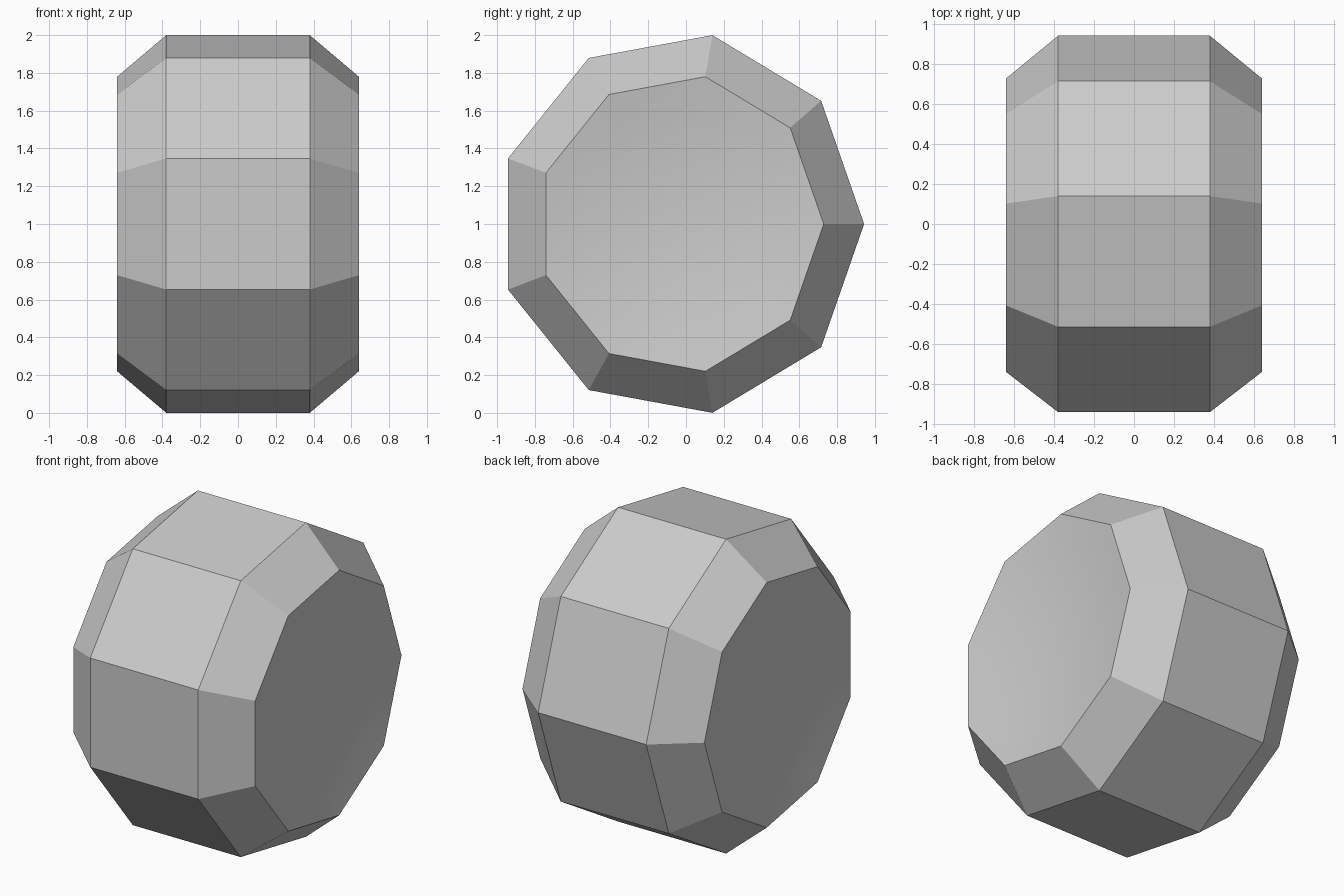
import bpy
import bmesh
import math

SIDES = 9
RADIUS_Y, RADIUS_Z = 0.972, 1.015
CENTRE_Y, CENTRE_Z = -0.029, 1.0
DRUM_X, RIM_X, RIM_SCALE = 0.38, 0.64, 0.78
DISH_DEPTH, DISH_RINGS = 0.07, 5

cube = bpy.data.objects.get("Cube")
if cube:
    bpy.data.objects.remove(cube, do_unlink=True)

grey = bpy.data.materials.new("plain grey")
grey.use_nodes = True
colour = (0.6, 0.6, 0.6, 1.0)
grey.diffuse_color = colour
grey.node_tree.nodes["Principled BSDF"].inputs["Base Color"].default_value = colour


def ring(bm, x, scale):
    """Nine-sided loop across the x axis."""
    verts = []
    for i in range(SIDES):
        a = math.tau * i / SIDES
        verts.append(bm.verts.new((x,
                                   CENTRE_Y + RADIUS_Y * scale * math.cos(a),
                                   CENTRE_Z + RADIUS_Z * scale * math.sin(a))))
    return verts


def bridge(bm, a, b, smooth=False):
    for i in range(SIDES):
        j = (i + 1) % SIDES
        bm.faces.new((a[i], a[j], b[j], b[i])).smooth = smooth


bm = bmesh.new()

# Straight drum wall
drum = {side: ring(bm, side * DRUM_X, 1) for side in (-1, 1)}
bridge(bm, drum[-1], drum[1])

# Chamfer and shallow smooth dish at each end
for side in (-1, 1):
    rim = ring(bm, side * RIM_X, RIM_SCALE)
    bridge(bm, drum[side], rim)
    outer = rim
    for k in range(DISH_RINGS - 1, 0, -1):
        t = k / DISH_RINGS
        inner = ring(bm, side * (RIM_X - DISH_DEPTH * (1 - t * t)), RIM_SCALE * t)
        bridge(bm, outer, inner, smooth=True)
        outer = inner
    tip = bm.verts.new((side * (RIM_X - DISH_DEPTH), CENTRE_Y, CENTRE_Z))
    for i in range(SIDES):
        bm.faces.new((outer[i], outer[(i + 1) % SIDES], tip)).smooth = True

bmesh.ops.recalc_face_normals(bm, faces=bm.faces)
mesh = bpy.data.meshes.new("faceted_drum")
bm.to_mesh(mesh)
bm.free()
mesh.materials.append(grey)
bpy.context.collection.objects.link(bpy.data.objects.new("faceted_drum", mesh))
